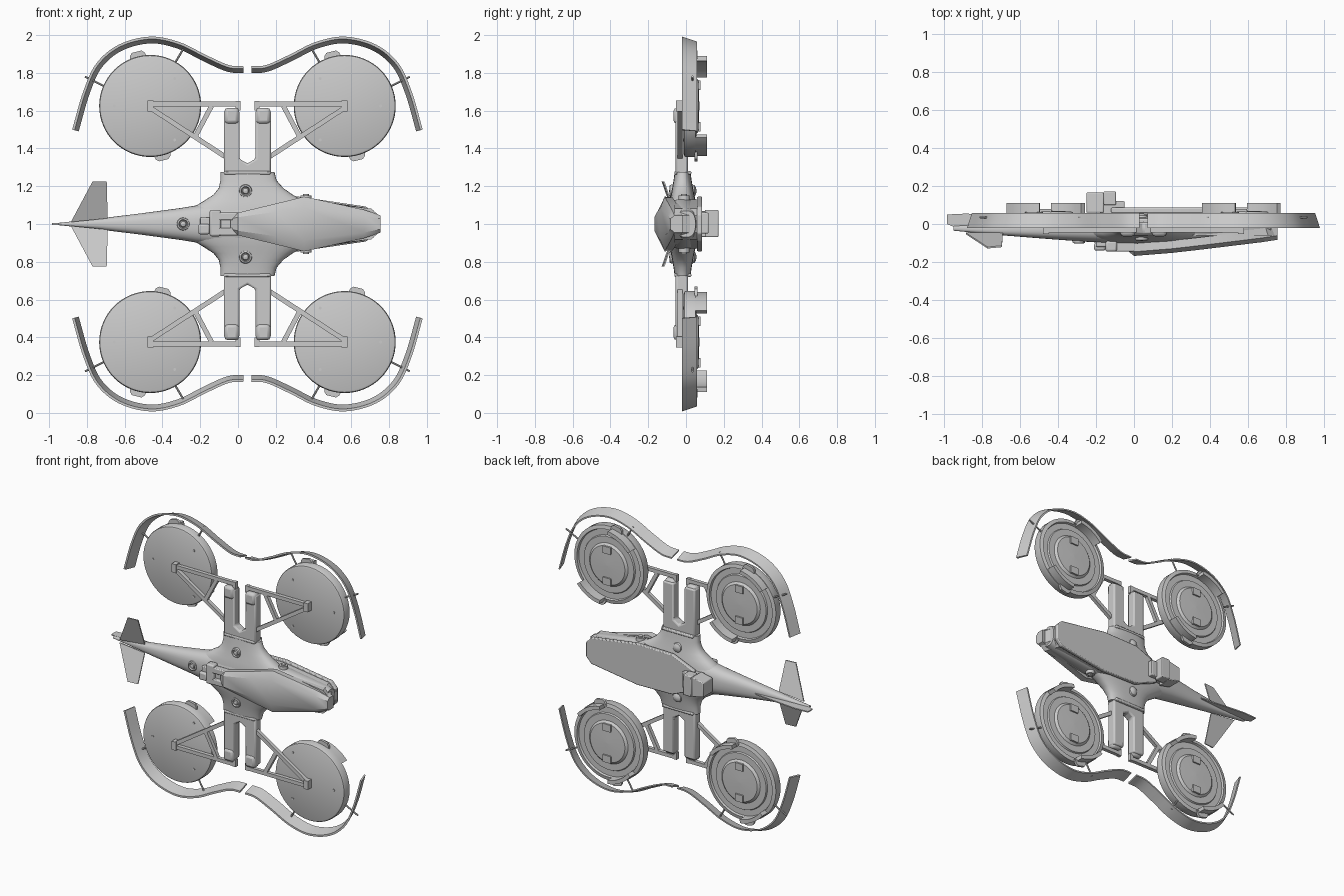
import bpy, bmesh
from math import sin, cos, radians, pi
from mathutils import Vector, Matrix

if "Cube" in bpy.data.objects:
    bpy.data.objects.remove(bpy.data.objects["Cube"])

# All coordinates are local to the craft centre
CENTRE = Vector((0.05, 0, 1))


def finish(name, bm, mx=False, mz=False, bevel=0):
    bmesh.ops.remove_doubles(bm, verts=bm.verts, dist=1e-5)
    bmesh.ops.recalc_face_normals(bm, faces=bm.faces)
    me = bpy.data.meshes.new(name)
    bm.to_mesh(me)
    bm.free()
    ob = bpy.data.objects.new(name, me)
    ob.location = CENTRE
    bpy.context.collection.objects.link(ob)
    if bevel:
        b = ob.modifiers.new("bevel", 'BEVEL')
        b.width, b.segments = bevel, 2
    if mx or mz:
        m = ob.modifiers.new("mirror", 'MIRROR')
        m.use_axis = (mx, False, mz)
        m.use_mirror_merge = False
    return ob


def loft(name, rings, **kw):
    bm = bmesh.new()
    vs = [[bm.verts.new(p) for p in r] for r in rings]
    n = len(vs[0])
    for a, b in zip(vs, vs[1:]):
        for i in range(n):
            j = (i + 1) % n
            bm.faces.new((a[i], a[j], b[j], b[i]))
    bm.faces.new(vs[0])
    bm.faces.new(vs[-1])
    return finish(name, bm, **kw)


def prism(name, pts, y0, y1, **kw):
    return loft(name, [[(x, y, z) for x, z in pts] for y in (y0, y1)], **kw)


def box(name, x0, x1, y0, y1, z0, z1, **kw):
    return prism(name, [(x0, z0), (x1, z0), (x1, z1), (x0, z1)], y0, y1, **kw)


def lathe(name, prof, cx, cz, n=48, **kw):
    rings = [[(cx + max(r, 1e-4) * cos(2 * pi * i / n), y, cz + max(r, 1e-4) * sin(2 * pi * i / n))
              for i in range(n)] for r, y in prof]
    return loft(name, rings, **kw)


def bars(name, segs, y, r, sides=4, **kw):
    bm = bmesh.new()
    for a, b in segs:
        p, q = Vector((a[0], y, a[1])), Vector((b[0], y, b[1]))
        d = (q - p).normalized()
        side = Vector((0, 1, 0))
        rot = Matrix((side.cross(d), side, d)).transposed().to_4x4()
        m = Matrix.Translation((p + q) / 2) @ rot @ Matrix.Rotation(pi / sides, 4, 'Z')
        bmesh.ops.create_cone(bm, cap_ends=True, segments=sides, radius1=r, radius2=r,
                              depth=(q - p).length, matrix=m)
    return finish(name, bm, **kw)


def arc(cx, cz, r0, r1, a0, a1, n=10):
    an = [radians(a0 + (a1 - a0) * i / n) for i in range(n + 1)]
    return ([(cx + r1 * cos(a), cz + r1 * sin(a)) for a in an]
            + [(cx + r0 * cos(a), cz + r0 * sin(a)) for a in reversed(an)])


def spline(pts, steps=8):
    p = [Vector(q) for q in pts]
    p = [2 * p[0] - p[1]] + p + [2 * p[-1] - p[-2]]
    out = []
    for a, b, c, d in zip(p, p[1:], p[2:], p[3:]):
        for i in range(steps):
            t = i / steps
            out.append(0.5 * (2 * b + (c - a) * t + (2 * a - 5 * b + 4 * c - d) * t * t
                              + (3 * b - a - 3 * c + d) * t ** 3))
    return out + [p[-2]]


def oval(n, e=0.8):
    def pw(v):
        return abs(v) ** e * (1 if v > 0 else -1)
    return [(pw(cos(2 * pi * i / n)), pw(sin(2 * pi * i / n))) for i in range(n)]


# Rotor guards: tapered curved bands
path = spline([(0.02, 0.835), (0.1, 0.842), (0.22, 0.895), (0.36, 0.963), (0.515, 0.992),
               (0.68, 0.95), (0.8, 0.85), (0.87, 0.7), (0.928, 0.5)])
rings = []
for i, p in enumerate(path):
    t = (path[min(i + 1, len(path) - 1)] - path[max(i - 1, 0)]).normalized()
    nrm = Vector((t.y, -t.x))
    rings.append([((p + nrm * o).x, y, (p + nrm * o).y)
                  for o, y in ((0, -0.02), (0.026, 0.058), (0.036, 0.058), (0.013, -0.02))])
loft("rotor_guard", rings, mx=True, mz=True)
bars("guard_struts", [((0.76, 0.73), (0.86, 0.78)), ((0.385, 0.85), (0.335, 0.935))],
     0.035, 0.006, 8, mx=True, mz=True)

# Rotor discs with back ring, dome, arc shrouds and edge tabs
for side, cx in (("left", -0.515), ("right", 0.515)):
    cz = 0.625
    lathe(side + "_rotor_disc",
          [(0, -0.012), (0.257, -0.012), (0.266, -0.008), (0.27, 0), (0.27, 0.05), (0.245, 0.056),
           (0.24, 0.042), (0.2, 0.042), (0.195, 0.052), (0.15, 0.052), (0.14, 0.062),
           (0.135, 0.066), (0, 0.071)], cx, cz, 64, mz=True)
    for k, a in enumerate((97, 277)):
        prism(f"{side}_shroud_{k}", arc(cx, cz, 0.24, 0.266, a, a + 44), 0.04, 0.11, mz=True)
        tab = [(cx + r * cos(radians(d + a)), cz + r * sin(radians(d + a)))
               for r, d in ((0.255, -4), (0.285, -1), (0.297, 2), (0.297, 12), (0.285, 15), (0.255, 18))]
        prism(f"{side}_edge_tab_{k}", tab, 0.045, 0.062, mz=True)
        s = 1 if k == 0 else -1
        box(f"{side}_dome_latch_{k}", cx - 0.03, cx + 0.03, 0.05, 0.078,
            cz + s * 0.11 - 0.025, cz + s * 0.11 + 0.025, mz=True)
    s = 1 if cx > 0 else -1
    for k, (dx, dz) in enumerate(((-0.13, 0.145), (0.19, 0), (-0.13, -0.18))):
        lathe(f"{side}_disc_screw_{k}", [(0.008, -0.005), (0.008, -0.017), (0, -0.017)],
              cx + s * dx, cz + dz, 8, mz=True)

# Triangular arm trusses and their hubs
bars("arm_truss", [((0.04, 0.635), (0.52, 0.635)), ((0.515, 0.615), (0.1, 0.345)),
                   ((0.19, 0.625), (0.275, 0.465)), ((0.05, 0.6), (0.05, 0.65))],
     -0.032, 0.018, mx=True, mz=True)
box("rotor_hub", 0.497, 0.53, -0.052, -0.008, 0.595, 0.655, mx=True, mz=True)

# Twin arm columns joined by a notched base
prism("arm_columns", [(-0.125, 0.26), (0.125, 0.26), (0.125, 0.6), (0.042, 0.6), (0.042, 0.345),
                      (0, 0.32), (-0.042, 0.345), (-0.042, 0.6), (-0.125, 0.6)],
      -0.055, 0.01, mz=True, bevel=0.01)
box("column_cap", 0.045, 0.122, -0.066, 0.0, 0.53, 0.615, mx=True, mz=True, bevel=0.018)

# Smooth fuselage: x, half height, front y, back y
body = [(-1.0, 0.006, -0.035, -0.01), (-0.8, 0.027, -0.055, 0.0), (-0.55, 0.058, -0.075, 0.02),
        (-0.35, 0.085, -0.09, 0.045), (-0.2, 0.11, -0.1, 0.06), (-0.05, 0.13, -0.105, 0.068),
        (0.15, 0.138, -0.105, 0.07), (0.3, 0.135, -0.1, 0.07), (0.63, 0.085, -0.07, 0.06),
        (0.67, 0.07, -0.05, 0.05)]
loft("fuselage", [[(x, (y0 + y1) / 2 + c * (y1 - y0) / 2, s * h) for c, s in oval(32)]
                  for x, h, y0, y1 in body])

# Flared shoulders: z, left x, right x, half depth
flare = [(0.0, -0.36, 0.42, 0.085), (0.08, -0.3, 0.36, 0.078), (0.12, -0.235, 0.3, 0.07),
         (0.155, -0.18, 0.24, 0.062), (0.19, -0.152, 0.19, 0.055), (0.23, -0.143, 0.155, 0.048),
         (0.275, -0.143, 0.143, 0.042)]
loft("shoulder", [[((a + b) / 2 + c * (b - a) / 2, -0.018 + s * d, z) for c, s in oval(32, 0.75)]
                  for z, a, b, d in flare], mz=True)
box("shoulder_plate", -0.12, 0.12, -0.062, 0.028, 0.262, 0.28, mz=True, bevel=0.006)

# Faceted canopy: x, half height, front y
canopy = [(-0.09, 0.045, -0.135), (-0.05, 0.06, -0.168), (0.15, 0.108, -0.152),
          (0.3, 0.145, -0.135), (0.62, 0.075, -0.096), (0.705, 0.045, -0.083)]
loft("canopy", [[(x, y + dy, s * h) for dy, s in
                 ((0.065, 0.97), (0.022, 1), (0, 0.6), (0, -0.6), (0.022, -1), (0.065, -0.97))]
                for x, h, y in canopy])
# Nose wedge seen beside the canopy and the back plate
half = [(0.67, 0.05), (0.63, 0.092), (0.27, 0.145), (0.0, 0.14), (-0.17, 0.07)]
outline = half + [(x, -z) for x, z in reversed(half)]
prism("back_plate", outline, 0.058, 0.086, bevel=0.006)
loft("nose_wall", [[(x * k, y, z * k2) for x, z in outline]
                   for k, k2, y in ((1.04, 0.88, -0.06), (0.98, 0.9, 0.06))])

# Round ports, front and back
dome = [(0, -0.09), (0.014, -0.086), (0.019, -0.076), (0.024, -0.088), (0.032, -0.085), (0.036, -0.06),
        (0.036, 0.03), (0.03, 0.045), (0.018, 0.053), (0, 0.056)]
lathe("shoulder_port", dome, -0.01, 0.175, 24, mz=True)
lathe("tail_port", [(r, y - 0.014) for r, y in dome], -0.34, 0, 24)
bm = bmesh.new()
for r, h in ((0.036, 0.15), (0.02, 0.158)):
    bmesh.ops.create_cone(bm, cap_ends=True, segments=24, radius1=r, radius2=r * 0.8, depth=0.1,
                          matrix=Matrix.Translation((0.31, -0.01, h - 0.05)))
finish("side_port", bm, mz=True)

# Front sensor mount behind the canopy
box("sensor_base", -0.25, -0.05, -0.12, -0.08, -0.035, 0.035, bevel=0.006)
box("sensor_block", -0.2, -0.14, -0.145, -0.09, -0.065, 0.075, bevel=0.01)
box("sensor_rail", -0.17, -0.03, -0.145, -0.1, 0.02, 0.06, mz=True, bevel=0.006)
box("sensor_head", -0.26, -0.2, -0.14, -0.1, -0.055, 0.0, bevel=0.01)

# Back equipment pod
box("pod_mount", -0.23, -0.1, 0.04, 0.12, -0.05, 0.06, bevel=0.006)
prism("pod_block", [(-0.3, -0.05), (-0.21, -0.07), (-0.21, 0.07), (-0.3, 0.05)], 0.06, 0.165, bevel=0.005)
box("pod_head", -0.21, -0.145, 0.1, 0.172, -0.07, 0.075, bevel=0.006)

# Swept tail blades leaning forward and the central fin
blade = [(-0.935, 0.01, -0.05), (-0.82, 0.225, -0.125), (-0.745, 0.225, -0.118), (-0.74, 0.03, -0.05)]
loft("tail_blade", [[(x, y + o, z) for x, z, y in blade] for o in (-0.004, 0.004)], mz=True)
fin = [(-1.035, 0.05), (-0.93, 0.055), (-0.6, 0.022), (-0.6, -0.04), (-0.92, -0.045), (-1.035, 0.0)]
loft("tail_fin", [[(x, y, z) for x, y in fin] for z in (-0.004, 0.004)])

# Smooth shading with sharp edges kept
for ob in bpy.context.scene.objects:
    ob.select_set(True)
    bpy.context.view_layer.objects.active = ob
bpy.ops.object.shade_smooth_by_angle(angle=radians(32))
